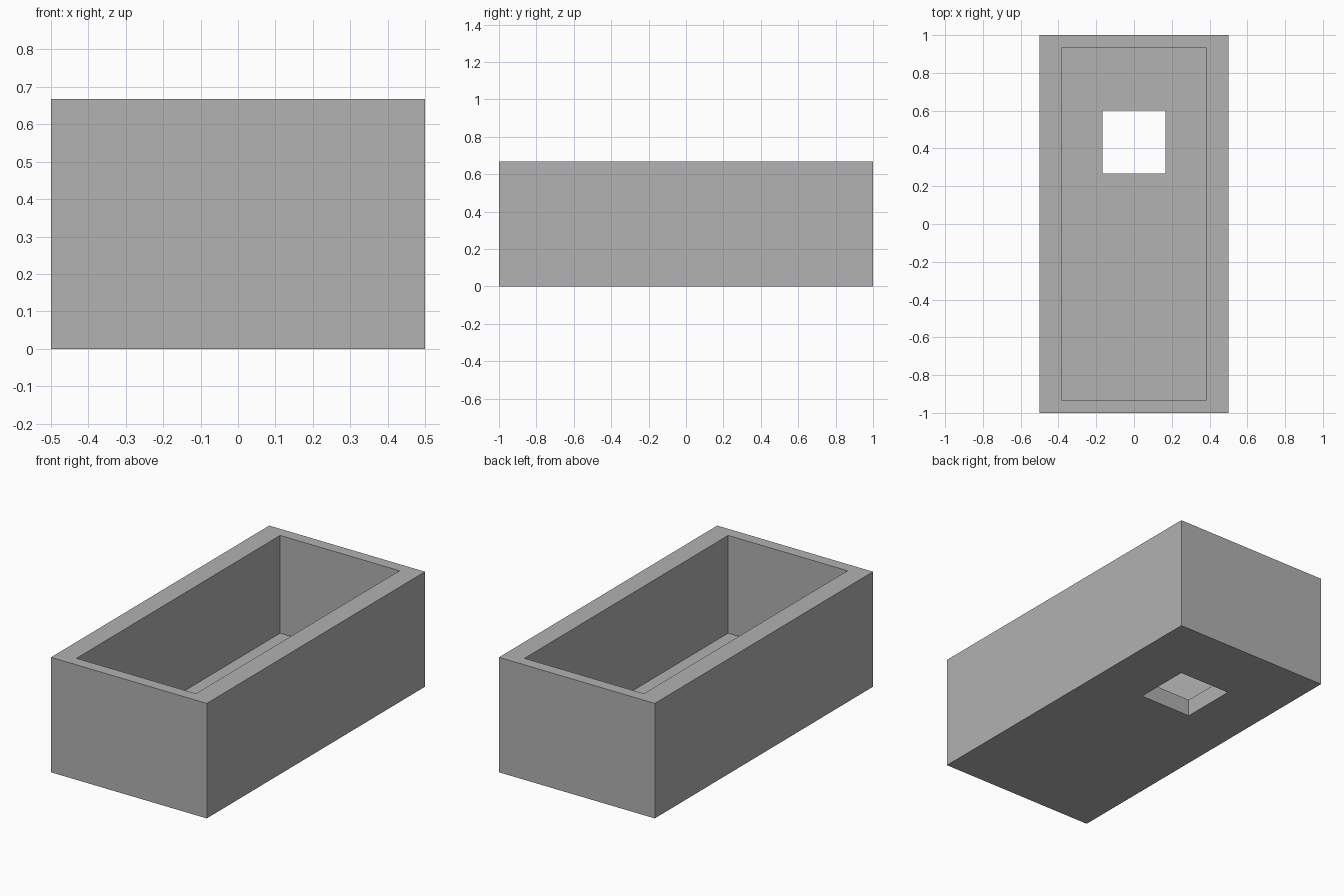
import bpy

if "Cube" in bpy.data.objects:
    bpy.data.objects.remove(bpy.data.objects["Cube"], do_unlink=True)

WIDTH, LENGTH, HEIGHT = 1.0, 2.0, 0.667
SIDE_WALL, END_WALL, FLOOR = 0.117, 0.067, 0.1
HOLE, HOLE_Y = 0.333, 0.435

grey = bpy.data.materials.new("plain_grey")
grey.use_nodes = True
colour = (0.445, 0.445, 0.445, 1)
grey.diffuse_color = colour
grey.node_tree.nodes["Principled BSDF"].inputs["Base Color"].default_value = colour


def box(name, width, length, bottom, top, y=0):
    bpy.ops.mesh.primitive_cube_add(size=1, location=(0, y, (bottom + top) / 2))
    obj = bpy.context.object
    obj.name = name
    obj.scale = (width, length, top - bottom)
    bpy.ops.object.transform_apply(location=True, rotation=False, scale=True)
    obj.data.materials.append(grey)
    return obj


def cut(target, cutter):
    cutter.hide_render = True
    mod = target.modifiers.new(cutter.name, "BOOLEAN")
    mod.operation = "DIFFERENCE"
    mod.solver = "EXACT"
    mod.object = cutter
    bpy.context.view_layer.objects.active = target
    bpy.ops.object.modifier_apply(modifier=mod.name)
    bpy.data.objects.remove(cutter, do_unlink=True)


# Open-topped box with thicker side walls
trough = box("trough", WIDTH, LENGTH, 0, HEIGHT)
cut(trough, box("cavity_cutter", WIDTH - 2 * SIDE_WALL, LENGTH - 2 * END_WALL,
                FLOOR, HEIGHT + 0.2))

# Square drain hole through the floor
cut(trough, box("drain_hole_cutter", HOLE, HOLE, -0.1, FLOOR + 0.1, HOLE_Y))
